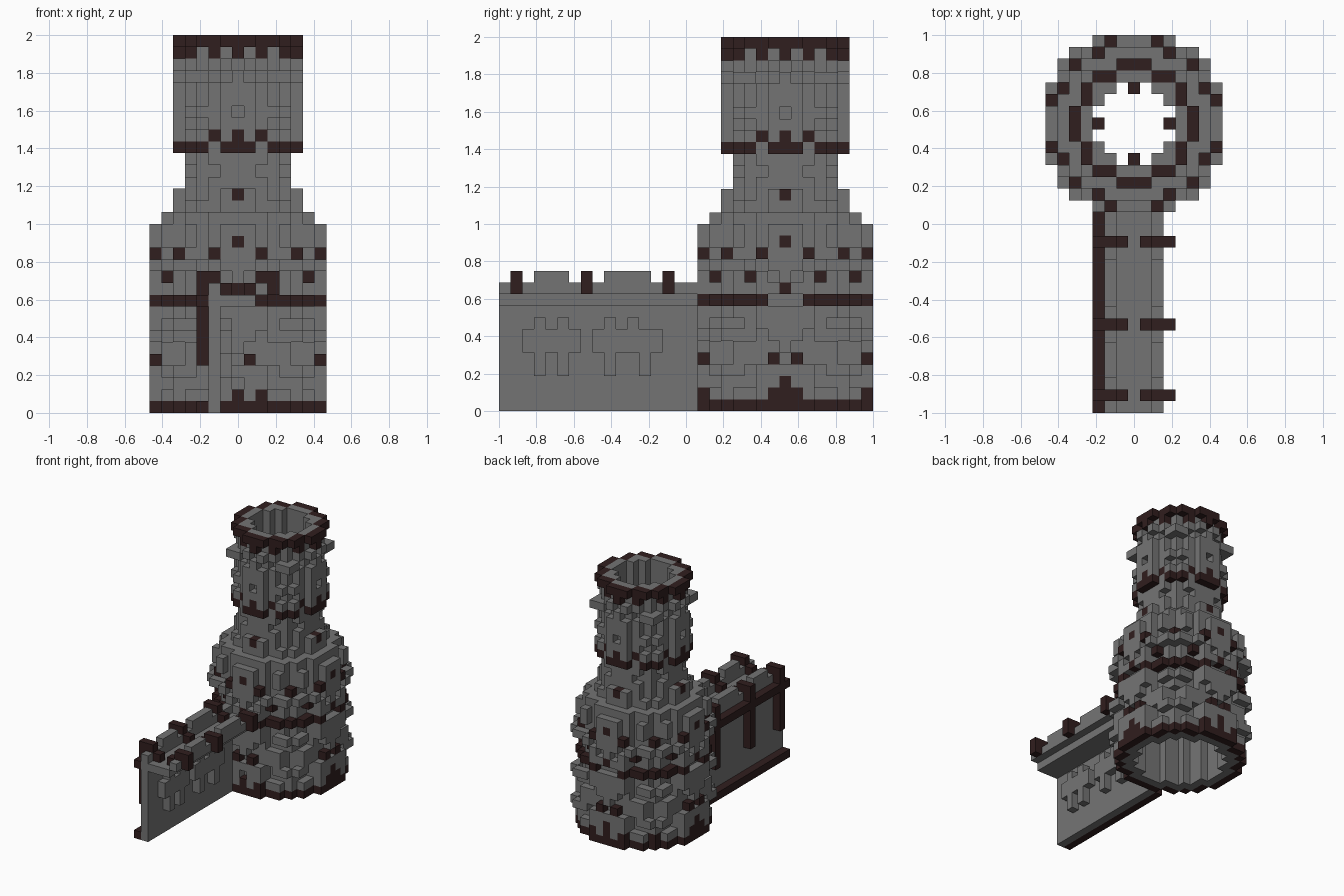
import bpy, bmesh, random
from mathutils import Vector

if "Cube" in bpy.data.objects:
    bpy.data.objects.remove(bpy.data.objects["Cube"])

S = 1 / 16                       # block size
TOWER_Y = 0.53125                # tower axis
random.seed(4)


def material(name, color):
    m = bpy.data.materials.new(name)
    m.use_nodes = True
    m.diffuse_color = color
    m.node_tree.nodes["Principled BSDF"].inputs["Base Color"].default_value = color
    return m


STONE = material("grey stone", (0.175, 0.175, 0.175, 1))
DARK = material("dark brown stone", (0.03, 0.013, 0.013, 1))

parts = {}                       # part name -> (cells, material)
taken = set()


def add(name, mat, cells):
    """Claim free grid cells for a part."""
    group = parts.setdefault(name, (set(), mat))[0]
    for c in cells:
        if c not in taken:
            taken.add(c)
            group.add(c)


def box(xs, ys, zs):
    return [(i, j, k) for i in xs for j in ys for k in zs]


def ring(inner, outer, k):
    """Cells of one layer whose squared radius lies in (inner, outer]."""
    span = range(-7, 8)
    return [(i, j, k) for i in span for j in span if inner < i * i + j * j <= outer]


def around(a, b, k):
    """Cell repeated symmetrically around the tower."""
    return [(s * p, t * q, k) for p, q in ((a, b), (b, a)) for s in (-1, 1) for t in (-1, 1)]


def fold(c):
    return tuple(sorted((abs(c[0]), abs(c[1]))))


# squared radii of the block circles, by radius in blocks
R = {3: 10, 4: 18, 5: 28, 6: 41, 7: 53}

# dark base ring and its teeth
add("base_ring", DARK, ring(R[6], R[7], 0))
add("base_teeth", DARK, around(7, 0, 1) + box((-7, 7), (-1, 1), (1,))
    + box((-2, 2), (-7, 7), (1,)) + box((-7, 7), (0,), (2,)) + [(0, 7, 2), (-5, 5, 1)])

# dark belt, studs and loopholes on the wide part
add("belt", DARK, [c for c in ring(R[6], R[7], 9) if min(abs(c[0]), abs(c[1])) > 1])
add("studs", DARK, around(6, 3, 11) + around(7, 2, 13) + around(5, 5, 13))
add("loopholes", DARK, around(7, 1, 4) + around(7, 0, 10) + around(7, 0, 14)
    + around(3, 0, 18) + around(4, 0, 18) + around(5, 0, 18))

# collar under the upper drum
add("collar", DARK, [c for c in ring(R[4], R[5], 22) if fold(c) != (2, 4)])
add("collar_teeth", DARK, around(5, 0, 23) + around(4, 2, 23))

# rim on top with hanging teeth
add("rim", DARK, ring(R[4], R[5], 31))
add("rim_teeth", DARK, [c for c in ring(R[4], R[5], 30) if fold(c) not in ((1, 5), (3, 4))])

# hollow tower shell, narrowing upward
for k in range(32):
    outer = 6 if k < 16 else 5 if k == 16 else 4
    inner = outer - 2 if k in (15, 16) else outer - 1
    add("tower_shell", STONE, ring(R[inner], R[outer], k))

# ledges of the taper
add("taper_ledges", STONE, ring(R[5], R[6], 16) + ring(R[4], R[5], 17))

# rough stones standing out of the shell
chance = {}


def rough(c, p):
    key = fold(c) + (c[2] // 2 if c[2] % 3 else c[2],)
    if key not in chance:
        chance[key] = random.random()
    return chance[key] < p


# cells left open so that the studs stay visible
OPEN = {11: ((4, 6), (3, 7)), 14: ((2, 7), (5, 5)), 15: ((2, 7), (5, 5))}

for k in range(1, 16):
    if k == 9:
        continue
    free = [c for c in ring(R[6], 61, k) if fold(c) not in OPEN.get(k, ())]
    for c in free:
        inside = c[0] ** 2 + c[1] ** 2 <= R[7]
        forced = fold(c) == ((15 - k) % 2, 7)
        if forced or (rough(c, 0.48) if inside else k in (3, 6, 7, 12) and rough(c, 0.45)):
            add("lower_rough_stones", STONE, [c])

add("taper_rough_stones", STONE, [c for c in ring(R[4], R[5], 18) if fold(c) != (3, 4)])
for k in (19, 21, 22):
    add("neck_rough_stones", STONE, around(4, 2, k))
for k in range(23, 30):
    add("upper_rough_stones", STONE,
        [c for c in ring(R[4], R[5], k)
         if rough(c, 0.42) or fold(c) == (k % 2, 5) or (fold(c) == (2, 4) and k % 2)])
add("upper_rough_stones", STONE, around(4, 4, 28) + around(4, 3, 28))

# curtain wall with walkway and parapets
LENGTH = range(-24, -7)
POSTS = (-23, -17, -10)
add("parapet_posts", DARK, box((-3, 3), POSTS, (10, 11)) + box((-2, 2), POSTS, (11,))
    + box((-1, 1), POSTS, (10,)))
add("wall_pillars", DARK, box((-3,), POSTS, range(4, 10)))
add("wall_foot", DARK, box((-3,), LENGTH, (0,)))
add("wall_belt", DARK, box((-3,), LENGTH, (9,)))
add("curtain_wall", STONE, box((-2,), LENGTH, range(9)))
add("walkway", STONE, box(range(-2, 2), LENGTH, (9,)))
add("parapets", STONE, box((-2, 2), LENGTH, (10,)))
for span in (range(-21, -18), range(-15, -11)):
    add("merlons", STONE, box((-2, 2), span, (11,)))

# raised stones on the wall face
for span, up, down in ((range(-22, -17), (-21, -19), (-21, -19)),
                       (range(-16, -10), (-15, -13), (-15, -12))):
    add("wall_raised_stones", STONE, box((-1,), span, (5, 6)) + box((-1,), up, (7,))
        + box((-1,), down, (3, 4)))

# turn every part into a mesh of its exposed block faces
for name, (cells, mat) in parts.items():
    bm = bmesh.new()
    corners = {}

    def vert(p):
        key = tuple(round(v * 2) for v in p)
        if key not in corners:
            corners[key] = bm.verts.new((p.x * S, p.y * S + TOWER_Y, (p.z + 0.5) * S))
        return corners[key]

    for cell in sorted(cells):
        for axis in range(3):
            for sign in (-1, 1):
                n = Vector((0, 0, 0))
                n[axis] = sign
                near = tuple(int(a + b) for a, b in zip(cell, n))
                if near in taken:
                    continue
                u = Vector((0, 0, 0))
                u[(axis + 1) % 3] = 1
                v = n.cross(u)
                mid = Vector(cell) + n / 2
                bm.faces.new([vert(mid + (a * u + b * v) / 2)
                              for a, b in ((-1, -1), (1, -1), (1, 1), (-1, 1))])
    mesh = bpy.data.meshes.new(name)
    bm.to_mesh(mesh)
    bm.free()
    mesh.materials.append(mat)
    bpy.context.collection.objects.link(bpy.data.objects.new(name, mesh))
